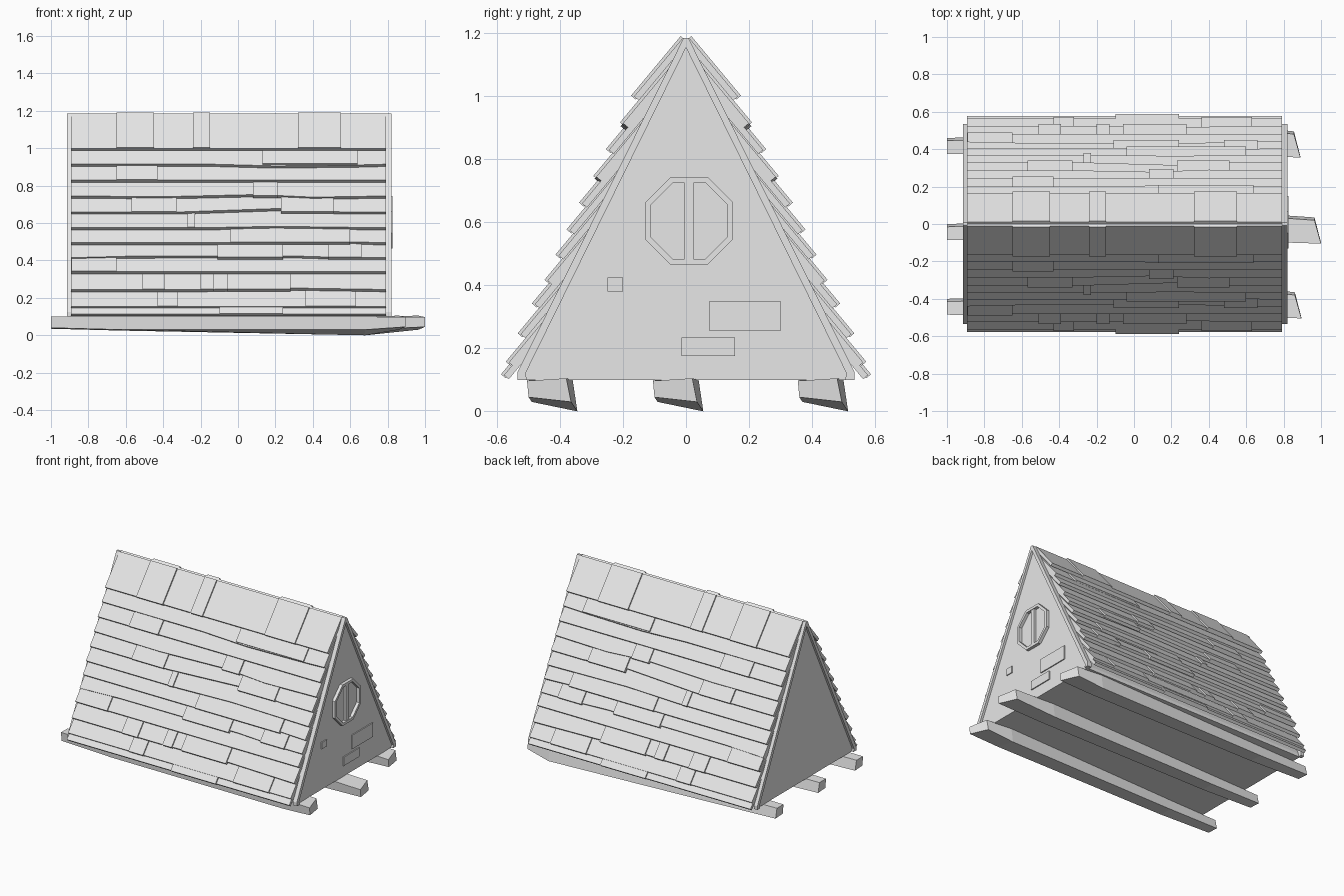
import bpy, bmesh, math
from mathutils import Vector

cube = bpy.data.objects.get("Cube")
if cube:
    bpy.data.objects.remove(cube, do_unlink=True)

grey = bpy.data.materials.new("pale grey wood")
grey.use_nodes = True
grey.diffuse_color = (0.8, 0.8, 0.8, 1)
grey.node_tree.nodes["Principled BSDF"].inputs["Base Color"].default_value = (0.8, 0.8, 0.8, 1)


def finish(name, bm):
    bmesh.ops.recalc_face_normals(bm, faces=bm.faces)
    mesh = bpy.data.meshes.new(name)
    bm.to_mesh(mesh)
    bm.free()
    mesh.materials.append(grey)
    obj = bpy.data.objects.new(name, mesh)
    bpy.context.collection.objects.link(obj)
    return obj


def loft(bm, sections):
    """Skin a closed solid through rings of equal length."""
    rings = [[bm.verts.new(p) for p in ring] for ring in sections]
    for a, b in zip(rings, rings[1:]):
        for i in range(len(a)):
            j = (i + 1) % len(a)
            bm.faces.new((a[i], a[j], b[j], b[i]))
    bm.faces.new(rings[0])
    bm.faces.new(rings[-1])


def prism(name, profile, x0, x1):
    bm = bmesh.new()
    loft(bm, [[(x, y, z) for y, z in profile] for x in (x0, x1)])
    return finish(name, bm)


def mirror_y(obj):
    mod = obj.modifiers.new("both sides", 'MIRROR')
    mod.use_axis = (False, True, False)
    mod.use_mirror_merge = False


# Triangular hut body
half = [(0.51, 0.1), (0.51, 0.12), (0, 1.155)]
prism("hut_body", half + [(-y, z) for y, z in half[1::-1]], -0.9, 0.805)

# Sloping trim boards on both gables
for end, x0, x1 in (("back", -0.915, -0.89), ("window", 0.79, 0.82)):
    trim = prism(end + "_gable_trim",
                 [(0.535, 0.1), (0.535, 0.125), (0.008, 1.185), (0, 1.185),
                  (0, 1.155), (0.51, 0.12), (0.505, 0.1)], x0, x1)
    mirror_y(trim)

# Roof boards: main courses plus odd raised boards
DOWN = Vector((0, 0.64, -0.768))
OUT = Vector((0, 0.768, 0.64))


def board(bm, y, z, cuts, lift=0.0):
    """cuts: (x, drop of lower edge) pairs along the course."""
    length = min(0.2, y - 0.01) / DOWN.y
    rings = []
    for x, drop in cuts:
        low = Vector((x, y, z)) + OUT * lift
        top = low - DOWN * length
        low = low + DOWN * drop
        rings.append([low, top, top - OUT * 0.02, low - OUT * 0.02])
    loft(bm, rings)


courses = [  # (y, z, lower edge waves, raised boards)
    (0.165, 1.0, [], [(-0.65, -0.45), (-0.24, -0.15), (0.32, 0.55)]),
    (0.2, 0.915, [(-0.14, 0), (0.2, 0.012), (0.65, 0.005)], [(0.13, 0.64)]),
    (0.245, 0.83, [], [(-0.65, -0.43)]),
    (0.285, 0.745, [(-0.4, 0.005), (0.1, -0.01), (0.4, 0.008)], [(0.08, 0.21)]),
    (0.33, 0.66, [(-0.3, 0), (0.25, -0.025), (0.55, 0)], [(-0.57, -0.33), (0.23, 0.51)]),
    (0.37, 0.575, [(-0.2, 0), (0.2, -0.01)], [(-0.27, -0.23)]),
    (0.405, 0.495, [(-0.05, 0), (0.5, -0.01)], [(-0.04, 0.6)]),
    (0.44, 0.415, [(-0.6, -0.01), (0.3, -0.012), (0.6, 0)], [(-0.11, 0.24), (0.48, 0.66)]),
    (0.48, 0.34, [], [(-0.89, -0.65)]),
    (0.525, 0.245, [(-0.2, 0), (0.3, -0.01)], [(-0.51, -0.39), (-0.2, -0.13), (-0.06, 0.28)]),
    (0.563, 0.155, [], [(-0.43, -0.32), (0.36, 0.63)]),
    (0.578, 0.115, [], [(-0.1, 0.24)]),
]
bm = bmesh.new()
for y, z, wave, raised in courses:
    board(bm, y, z, [(-0.892, 0)] + wave + [(0.792, 0)])
    for a, b in raised:
        board(bm, y, z, [(a, 0.004), (b, 0.004)], lift=0.009)
mirror_y(finish("roof_boards", bm))


# Octagonal window with a raised rim and centre bar
def octagon(r):
    ring = [math.radians(22.5 + 45 * i) for i in range(8)]
    r /= math.cos(math.radians(22.5))
    return [(0.01 + r * math.cos(a), 0.605 + r * math.sin(a)) for a in ring]


bm = bmesh.new()
loops = [[bm.verts.new((x, y, z)) for y, z in octagon(r)]
         for x, r in ((0.8, 0.14), (0.826, 0.14), (0.826, 0.122), (0.8, 0.122))]
for a, b in zip(loops, loops[1:] + loops[:1]):
    for i in range(8):
        j = (i + 1) % 8
        bm.faces.new((a[i], a[j], b[j], b[i]))
finish("window_rim", bm)


def plate(name, y0, y1, z0, z1, x1):
    prism(name, [(y0, z0), (y1, z0), (y1, z1), (y0, z1)], 0.8, x1)


plate("window_bar", -0.006, 0.026, 0.483, 0.727, 0.822)

# Small patches on the window gable
plate("small_patch", -0.25, -0.2, 0.38, 0.425, 0.812)
plate("large_patch", 0.075, 0.3, 0.255, 0.35, 0.812)
plate("low_patch", -0.015, 0.155, 0.175, 0.235, 0.812)

# Rough-hewn skids under the floor
for name, c, tip in (("front_skid", -0.44, 0.895), ("middle_skid", -0.04, 1.0), ("back_skid", 0.42, 0.89)):
    bm = bmesh.new()
    rings = []
    for x, skew, y0, y1, low0, low1, top in (
            (-1, 0, -0.04, 0.04, 0.04, 0.035, 0.1),
            (-0.62, 0, -0.045, 0.05, 0.03, 0.025, 0.1),
            (0.68, 0, -0.05, 0.095, 0.03, 0.0, 0.1),
            (tip, 0.035, -0.06, 0.075, 0.045, 0.03, 0.105)):
        rings.append([(x, c + y0, low0), (x - skew, c + y1, low1),
                      (x - skew, c + y1 - 0.015, top), (x, c + y0 - 0.005, top - 0.008 * (skew > 0))])
    loft(bm, rings)
    finish(name, bm)
